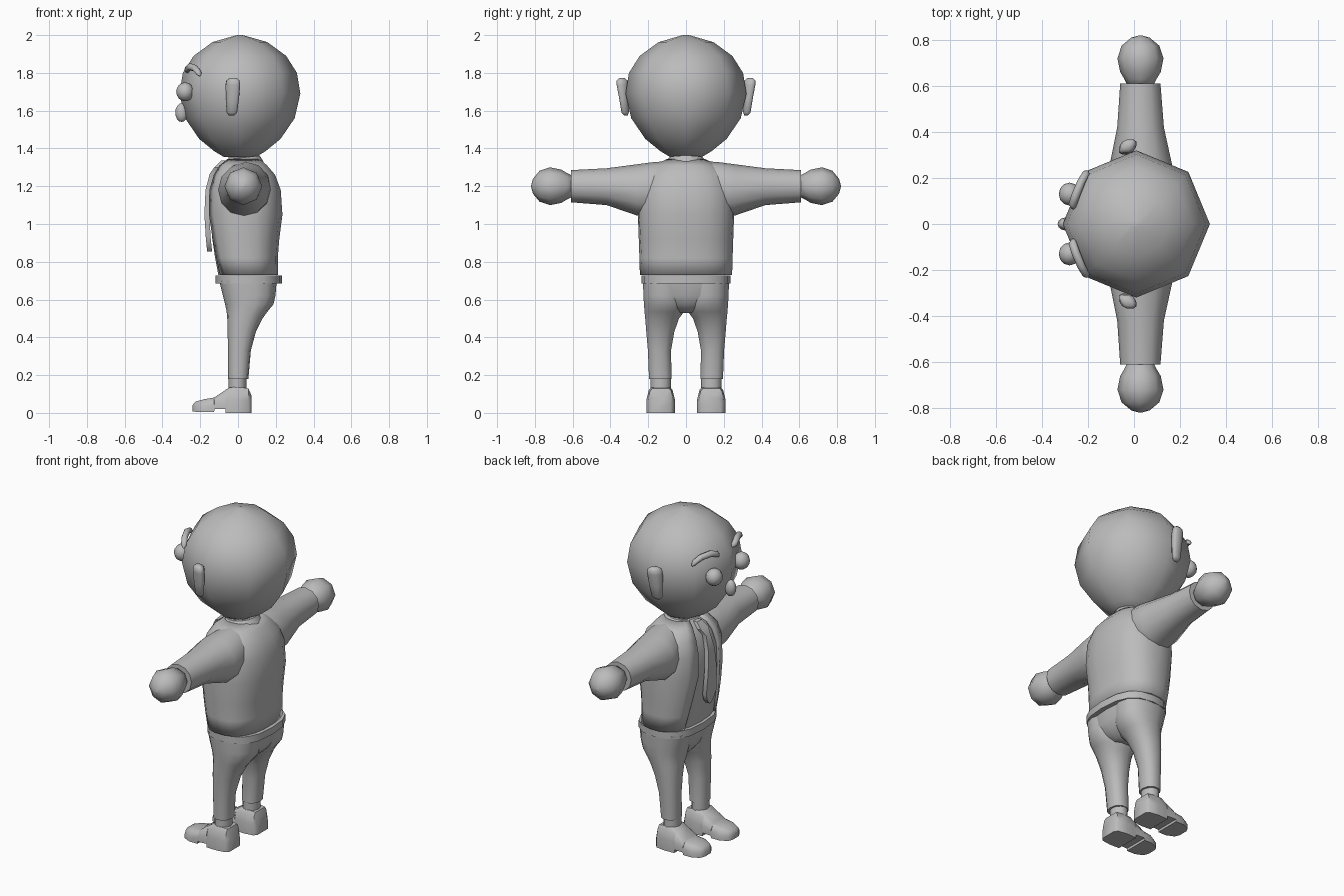
import bpy, bmesh, math
from mathutils import Vector

if "Cube" in bpy.data.objects:
    bpy.data.objects.remove(bpy.data.objects["Cube"])

grey = bpy.data.materials.new("plain_grey")
grey.diffuse_color = (0.5, 0.5, 0.5, 1)
grey.use_nodes = True
grey.node_tree.nodes["Principled BSDF"].inputs["Base Color"].default_value = grey.diffuse_color


def finish(name, bm, angle=40):
    bmesh.ops.recalc_face_normals(bm, faces=bm.faces)
    me = bpy.data.meshes.new(name)
    bm.to_mesh(me)
    bm.free()
    ob = bpy.data.objects.new(name, me)
    bpy.context.collection.objects.link(ob)
    me.materials.append(grey)
    bpy.ops.object.select_all(action='DESELECT')
    ob.select_set(True)
    bpy.context.view_layer.objects.active = ob
    bpy.ops.object.shade_smooth_by_angle(angle=math.radians(angle))
    return ob


def loft(name, rings, closed=True, caps=True, angle=40):
    """Skin a list of equal-length point rings."""
    bm = bmesh.new()
    vs = [[bm.verts.new(p) for p in r] for r in rings]
    n = len(vs[0])
    for a, b in zip(vs, vs[1:]):
        for i in range(n if closed else n - 1):
            j = (i + 1) % n
            bm.faces.new((a[i], a[j], b[j], b[i]))
    if caps:
        bm.faces.new(vs[0])
        bm.faces.new(vs[-1])
    return finish(name, bm, angle)


def power(v, e):
    return math.copysign(abs(v) ** (2 / e), v)


def oval(x0, x1, y0, y1, n=16, e=2.0, t0=0.0):
    """Rounded outline starting at -x; t0 leaves an opening at the front."""
    cx, rx, cy, ry = (x0 + x1) / 2, (x1 - x0) / 2, (y0 + y1) / 2, (y1 - y0) / 2
    span = 2 * math.pi - 2 * t0
    count = n - 1 if t0 else n
    ts = [t0 + span * i / count for i in range(n)]
    return [(cx - rx * power(math.cos(t), e), cy + ry * power(math.sin(t), e)) for t in ts]


def ball(name, loc, r, u=12, v=8, angle=60):
    bm = bmesh.new()
    bmesh.ops.create_uvsphere(bm, u_segments=u, v_segments=v, radius=1)
    for w in bm.verts:
        w.co = Vector(loc) + Vector([c * s for c, s in zip(w.co, r)])
    return finish(name, bm, angle)


# Head: eight-sided rounded form
head = [(1.355, .085), (1.385, .135), (1.45, .215), (1.56, .29), (1.69, .32),
        (1.80, .302), (1.89, .245), (1.963, .145), (1.999, .02), (2.0, .002)]
loft("head", [[(x, y, z) for x, y in oval(.01 - r, .01 + r, -r, r, 8)] for z, r in head], angle=70)
loft("neck", [[(x, y, z) for x, y in oval(-.05, .1, -.075, .075, 12)] for z in (1.28, 1.38)])

# Shirt and jacket: z, front x, back x, half width, half opening
torso = [(.73, -.118, .213, .245, .15), (.82, -.135, .212, .247, .14), (.92, -.15, .22, .25, .125),
         (1.05, -.163, .237, .255, .10), (1.18, -.16, .228, .25, .095), (1.26, -.135, .198, .225, .085),
         (1.31, -.105, .155, .17, .07), (1.345, -.06, .115, .10, .045)]
E = 2.4
loft("shirt", [[(x, y, z) for x, y in oval(a + .014, b - .015, -h + .015, h - .015, 20, E)]
               for z, a, b, h, w in torso], angle=60)
jacket = loft("jacket", [[(x, y, z) for x, y in oval(a, b, -h, h, 20, E, math.asin((w / h) ** (E / 2)))]
                         for z, a, b, h, w in torso], closed=False, caps=False, angle=60)
m = jacket.modifiers.new("thickness", 'SOLIDIFY')
m.thickness = .014
m.offset = -1 if jacket.data.polygons[10].normal.dot(jacket.data.polygons[10].center - Vector((.04, 0, .8))) > 0 else 1

# Hem band and shirt collar
loft("hem_band", [[(x, y, z) for x, y in oval(-.12, .232, -.235, .235, 16, 2.6)] for z in (.685, .728)])
loft("collar", [[(x, y, z + .12 * (x - .03)) for x, y in oval(*s, 12)]
                for z, s in ((1.318, (-.095, .135, -.118, .118)), (1.352, (-.06, .115, -.09, .09)))])

# Necktie with knot
tie = [(1.335, -.09, .022), (1.30, -.125, .034), (1.265, -.15, .02), (1.18, -.172, .03),
       (1.05, -.178, .042), (.92, -.17, .048), (.88, -.166, .03), (.855, -.163, .006)]
loft("necktie", [[(x, -w, z), (x, w, z), (x + .026, w, z), (x + .026, -w, z)] for z, x, w in tie])

# Nose
ball("nose", (-.298, 0, 1.59), (.034, .028, .05))

arm = [(.05, -.04, .13, 1.08, 1.335), (.17, -.09, .175, 1.035, 1.328), (.26, -.105, .165, 1.045, 1.316),
       (.42, -.073, .13, 1.10, 1.295), (.61, -.06, .115, 1.115, 1.285)]
leg = [(.70, -.10, .205, 0, .23), (.62, -.08, .198, 0, .228), (.575, -.068, .188, 0, .225),
       (.535, -.06, .155, .008, .222), (.50, -.057, .13, .035, .218), (.43, -.055, .095, .06, .212),
       (.33, -.053, .068, .078, .203), (.18, -.052, .055, .075, .197)]
# Shoe: x, half width, underside z, top z, top half width
shoe = [(.072, .05, 0, .09, .03), (.055, .068, 0, .13, .045), (0, .076, 0, .137, .05), (-.045, .074, 0, .135, .048),
        (-.066, .073, 0, .122, .045), (-.067, .073, .02, .121, .045), (-.125, .076, .02, .082, .045),
        (-.126, .076, .006, .081, .045), (-.18, .076, .006, .072, .045), (-.225, .055, .006, .06, .03),
        (-.24, .028, .008, .042, .015)]
for s, side in ((1, "left"), (-1, "right")):
    # Sleeves and hands
    loft(side + "_sleeve", [[(x, s * y, z) for x, z in oval(a, b, c, d, 12, 2.1)] for y, a, b, c, d in arm], angle=60)
    hand = [(.60, .055), (.63, .07), (.66, .088), (.72, .1), (.775, .082), (.81, .04), (.82, .004)]
    loft(side + "_hand", [[(x, s * y, z) for x, z in oval(.028 - r, .028 + r, 1.2 - r, 1.2 + r, 8)]
                          for y, r in hand], angle=75)

    # Trouser legs, socks and shoes
    loft(side + "_trouser_leg", [[(x, s * y, z) for x, y in oval(a, b, c, d, 14, 2.3)] for z, a, b, c, d in leg],
         angle=60)
    if s > 0:
        loft("trouser_seat", [[(x, y, z) for x, y in oval(a, b, -h, h, 16, 2.8)] for z, a, b, h in
                              ((.70, -.1, .205, .228), (.62, -.075, .195, .2), (.575, -.06, .175, .14),
                               (.53, -.03, .13, .04))], angle=70)
    loft(side + "_sock", [[(x, s * y, z) for x, y in oval(-.05, .045, .08, .188, 12)] for z in (.12, .19)])
    loft(side + "_shoe", [[(x, s * (.134 + k * w), z) for k, w, z in (
        (-1, w, b), (-1, w, b + .5 * (t - b)), (-1, (w + v) / 2, b + .88 * (t - b)), (-1, v, t),
        (1, v, t), (1, (w + v) / 2, b + .88 * (t - b)), (1, w, b + .5 * (t - b)), (1, w, b))]
        for x, w, b, t, v in shoe], angle=45)

    # Ears: flattened, narrower and closer to the head at the bottom
    ear = [(1.575, .015, .318, .01), (1.59, .027, .322, .02), (1.66, .034, .328, .026),
           (1.735, .037, .336, .032), (1.76, .033, .338, .03), (1.772, .018, .34, .016)]
    loft(side + "_ear", [[(x + .35 * (y - .34), s * y, z) for x, y in
                          oval(-.026 - a, -.026 + a, c - d, c + d, 10, 2.6)] for z, a, c, d in ear], angle=60)

    # Eyes and arched eyebrows
    ball(side + "_eye", (-.28, s * .13, 1.70), (.047, .05, .05))
    brow = [(-.268, .065, 1.808, .006), (-.268, .08, 1.817, .018), (-.253, .125, 1.832, .019),
            (-.228, .185, 1.825, .018), (-.207, .222, 1.80, .016), (-.202, .232, 1.788, .006)]
    loft(side + "_eyebrow", [[(x - .9 * r * math.cos(t), s * (y + .4 * r * math.cos(t)), z + r * math.sin(t))
                              for t in [k * math.pi / 4 for k in range(8)]] for x, y, z, r in brow], angle=60)
